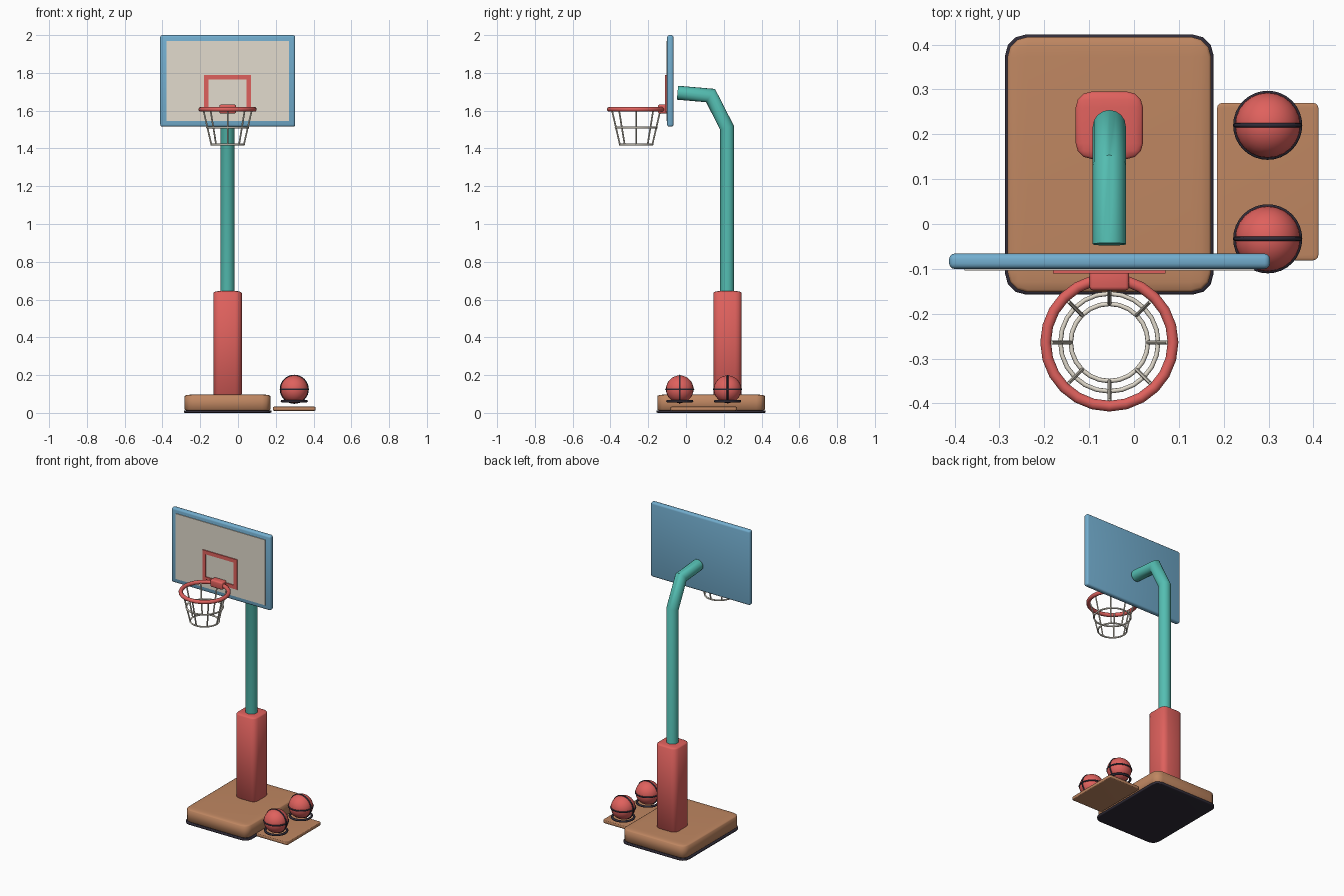
import bpy, bmesh, math
from mathutils import Vector, Matrix

if "Cube" in bpy.data.objects:
    bpy.data.objects.remove(bpy.data.objects["Cube"], do_unlink=True)


def make_material(name, rgb):
    m = bpy.data.materials.new(name)
    m.use_nodes = True
    m.diffuse_color = (*rgb, 1)
    m.node_tree.nodes["Principled BSDF"].inputs["Base Color"].default_value = (*rgb, 1)
    return m


BLUE = make_material("sky blue", (0.17, 0.42, 0.62))
CREAM = make_material("cream white", (0.76, 0.71, 0.61))
RED = make_material("coral red", (0.74, 0.12, 0.11))
TEAL = make_material("teal", (0.09, 0.52, 0.45))
BROWN = make_material("wood brown", (0.52, 0.24, 0.12))
DARK = make_material("dark rubber", (0.03, 0.025, 0.04))


def add_object(name, bm, mat, smooth=True):
    mesh = bpy.data.meshes.new(name)
    bmesh.ops.recalc_face_normals(bm, faces=bm.faces)
    bm.to_mesh(mesh)
    bm.free()
    mesh.materials.append(mat)
    for p in mesh.polygons:
        p.use_smooth = smooth
    obj = bpy.data.objects.new(name, mesh)
    bpy.context.collection.objects.link(obj)
    return obj


def box(name, mat, low, high, radius=0, tall=None, segments=3):
    """Box between two corners; bevelled at height `tall`, then squashed in z."""
    low, high = Vector(low), Vector(high)
    size = high - low
    tall = tall or size.z
    bm = bmesh.new()
    bmesh.ops.create_cube(bm, size=1)
    bmesh.ops.scale(bm, vec=(size.x, size.y, tall), verts=bm.verts)
    if radius:
        bmesh.ops.bevel(bm, geom=bm.edges[:], offset=radius, segments=segments,
                        profile=0.5, affect='EDGES')
    bmesh.ops.scale(bm, vec=(1, 1, size.z / tall), verts=bm.verts)
    bmesh.ops.translate(bm, vec=(low + high) / 2, verts=bm.verts)
    return add_object(name, bm, mat, radius > 0)


def sweep(name, mat, path, radius, sides=8, closed=False):
    """Round tube along a path, mitred at the corners."""
    path = [Vector(p) for p in path]
    n = len(path)
    bm = bmesh.new()
    rings = []
    flat = (path[1] - path[0]).cross(path[2 % n] - path[0]) if n > 2 else Vector()
    if flat.length < 1e-9:
        flat = (path[1] - path[0]).orthogonal()
    side = flat.normalized()
    for i, p in enumerate(path):
        before = path[i - 1] if closed or i else None
        after = path[(i + 1) % n] if closed or i < n - 1 else None
        d_in = (p - before).normalized() if before else (after - p).normalized()
        d_out = (after - p).normalized() if after else d_in
        along = (d_in + d_out).normalized()
        up = along.cross(side) / max(along.dot(d_in), 0.3)
        rings.append([bm.verts.new(p + radius * (side * math.cos(a) + up * math.sin(a)))
                      for a in (math.tau * k / sides for k in range(sides))])
    for i in range(n if closed else n - 1):
        a, b = rings[i], rings[(i + 1) % n]
        for k in range(sides):
            j = (k + 1) % sides
            bm.faces.new((a[k], a[j], b[j], b[k]))
    if not closed:
        bm.faces.new(rings[0])
        bm.faces.new(rings[-1])
    obj = add_object(name, bm, mat)
    bpy.ops.object.select_all(action='DESELECT')
    obj.select_set(True)
    bpy.context.view_layer.objects.active = obj
    bpy.ops.object.shade_smooth_by_angle(angle=math.radians(50))
    return obj


def ring(name, mat, center, major, minor, upright=False, count=32, sides=8):
    turn = Matrix.Rotation(math.pi / 2 if upright else 0, 3, 'X')
    path = [Vector(center) + turn @ Vector((major * math.cos(a), major * math.sin(a), 0))
            for a in (math.tau * k / count for k in range(count))]
    return sweep(name, mat, path, minor, sides, closed=True)


MID = -0.055     # centre line of the stand

# Weighted base and its rubber foot
box("base_foot", DARK, (-0.287, -0.157, 0), (0.177, 0.422, 0.014), 0.045, 0.5)
box("base", BROWN, (-0.282, -0.152, 0.01), (0.172, 0.417, 0.097), 0.045, 0.5)

# Padded sleeve and bent pole
box("pole_pad", RED, (MID - 0.075, 0.145, 0.09), (MID + 0.075, 0.295, 0.645), 0.035, 2)
sweep("pole", TEAL, [(MID, 0.217, 0.09), (MID, 0.217, 1.51),
                     (MID, 0.13, 1.68), (MID, -0.045, 1.695)], 0.037, 16)

# Backboard with its face panel
box("backboard", BLUE, (-0.412, -0.1, 1.515), (0.303, -0.066, 2), 0.012)
box("backboard_panel", CREAM, (-0.378, -0.104, 1.545), (0.269, -0.098, 1.97))

# Target square
LEFT, RIGHT, LOW, HIGH, BAR = MID - 0.125, MID + 0.125, 1.595, 1.79, 0.024
for name, x0, x1, z0, z1 in (
        ("target_top", LEFT, RIGHT, HIGH - BAR, HIGH),
        ("target_bottom", LEFT, RIGHT, LOW, LOW + BAR),
        ("target_right", LEFT, LEFT + BAR, LOW + BAR, HIGH - BAR),
        ("target_left", RIGHT - BAR, RIGHT, LOW + BAR, HIGH - BAR)):
    box(name, RED, (x0, -0.11, z0), (x1, -0.102, z1))

# Rim and bracket
HOOP_Y, RIM_Z = -0.264, 1.607
ring("rim", RED, (MID, HOOP_Y, RIM_Z), 0.142, 0.0125, count=24, sides=10)
box("rim_bracket", RED, (MID - 0.044, -0.148, 1.585), (MID + 0.044, -0.1, 1.632), 0.008)

# Net: two hoops and eight tapering cords
NET_TOP, NET_LOW = 0.129, 0.086
ring("net_middle_hoop", CREAM, (MID, HOOP_Y, 1.51), 0.109, 0.005, count=24)
ring("net_lower_hoop", CREAM, (MID, HOOP_Y, 1.42), NET_LOW, 0.005, count=24)
for k in range(8):
    a = math.tau * k / 8
    ends = [(MID + r * math.cos(a), HOOP_Y + r * math.sin(a), z)
            for r, z in ((NET_TOP, RIM_Z), (NET_LOW, 1.42))]
    sweep(f"net_cord_{k + 1}", CREAM, ends, 0.0045, 6)

# Ball tray
box("ball_tray", BROWN, (0.185, -0.081, 0.011), (0.411, 0.27, 0.033), 0.012, 0.1)

# Balls with seams, each above a holder ring
BALL_X, BALL_Z = 0.298, 0.125
for label, y in (("front", -0.033), ("back", 0.22)):
    bm = bmesh.new()
    bmesh.ops.create_uvsphere(bm, u_segments=24, v_segments=16, radius=0.073)
    bmesh.ops.translate(bm, vec=(BALL_X, y, BALL_Z), verts=bm.verts)
    add_object(f"{label}_ball", bm, RED)
    ring(f"{label}_ball_level_seam", DARK, (BALL_X, y, BALL_Z), 0.072, 0.005)
    ring(f"{label}_ball_upright_seam", DARK, (BALL_X, y, BALL_Z), 0.072, 0.005, True)
    ring(f"{label}_ball_holder", DARK, (BALL_X, y, 0.062), 0.065, 0.007)
